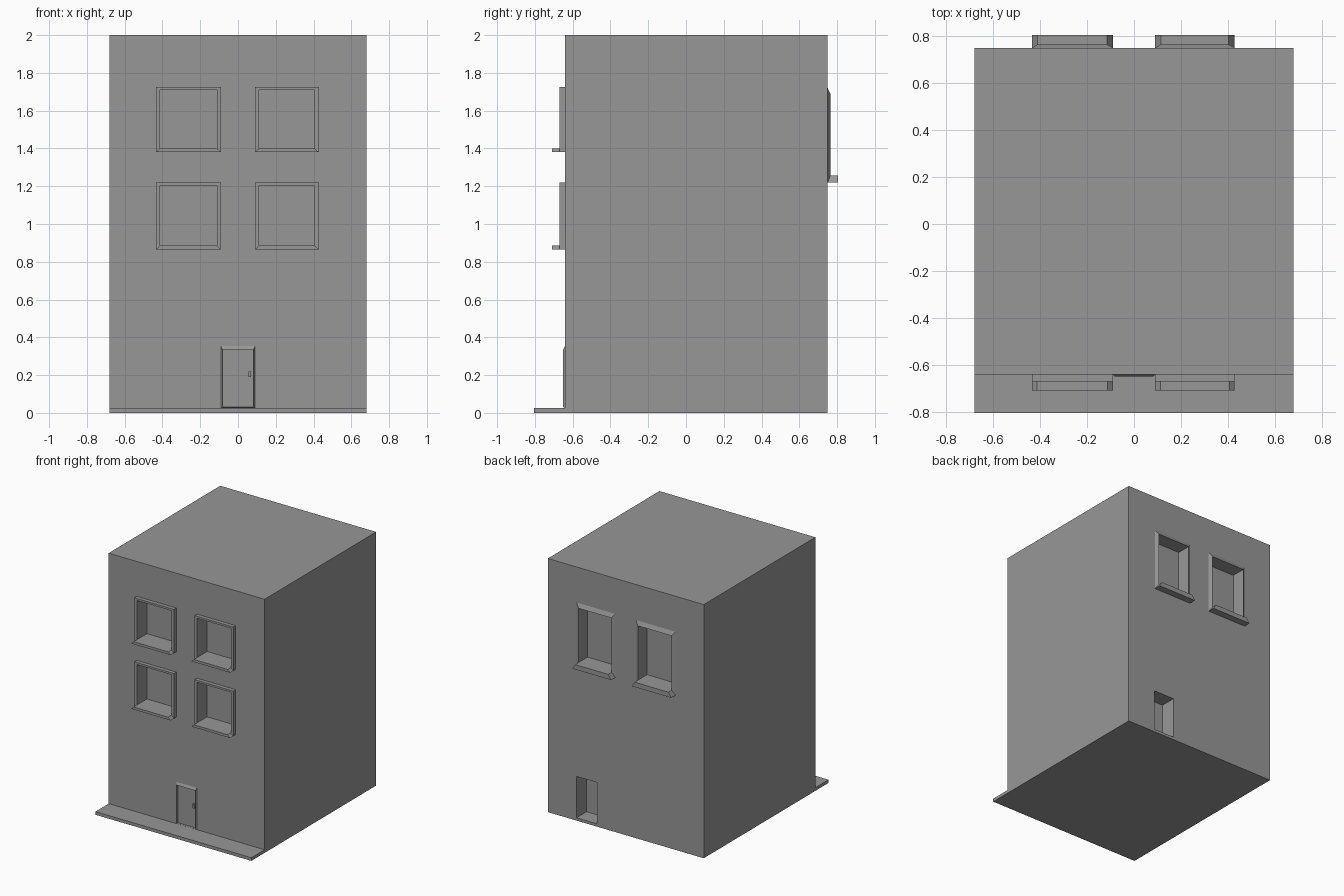
import bpy
import bmesh

cube = bpy.data.objects.get("Cube")
if cube:
    bpy.data.objects.remove(cube, do_unlink=True)

grey = bpy.data.materials.new("plain_grey")
grey.use_nodes = True
grey.diffuse_color = (0.31, 0.31, 0.31, 1)
grey.node_tree.nodes["Principled BSDF"].inputs["Base Color"].default_value = grey.diffuse_color

FRONT, BACK = -0.64, 0.75
HALF_W, HEIGHT = 0.68, 2.0


def finish(name, bm):
    """Turn a bmesh into a named grey object."""
    bmesh.ops.recalc_face_normals(bm, faces=bm.faces)
    mesh = bpy.data.meshes.new(name)
    bm.to_mesh(mesh)
    bm.free()
    mesh.materials.append(grey)
    obj = bpy.data.objects.new(name, mesh)
    bpy.context.collection.objects.link(obj)
    return obj


def rect(x0, x1, z0, z1):
    return [(x0, z0), (x1, z0), (x1, z1), (x0, z1)]


def add_prism(bm, outline, y0, y1):
    """Extrude an x-z outline from y0 to y1."""
    a = [bm.verts.new((x, y0, z)) for x, z in outline]
    b = [bm.verts.new((x, y1, z)) for x, z in outline]
    bm.faces.new(a)
    bm.faces.new(b[::-1])
    for i in range(len(a)):
        j = (i + 1) % len(a)
        bm.faces.new((a[i], b[i], b[j], a[j]))


def prism(name, outline, y0, y1):
    bm = bmesh.new()
    add_prism(bm, outline, y0, y1)
    return finish(name, bm)


def inset(opening, margins):
    """Shrink an opening by (side, bottom, top) margins."""
    x0, x1, z0, z1 = opening
    side, bottom, top = margins
    return x0 + side, x1 - side, z0 + bottom, z1 - top


def frame(name, opening, margins, wall, face, sloped):
    """Raised surround, either square-edged or sloping up from the wall."""
    outer, inner = rect(*opening), rect(*inset(opening, margins))
    loops = [(outer, wall), (inner, face), (inner, wall)]
    if not sloped:
        loops.insert(1, (outer, face))
    bm = bmesh.new()
    rings = [[bm.verts.new((x, y, z)) for x, z in pts] for pts, y in loops]
    for a, b in zip(rings, rings[1:]):
        for i in range(4):
            j = (i + 1) % 4
            bm.faces.new((a[i], a[j], b[j], b[i]))
    # outward normals even though the back against the wall is open
    back = bm.faces.new
    for i in range(4):
        j = (i + 1) % 4
        back((rings[-1][i], rings[-1][j], rings[0][j], rings[0][i]))
    return finish(name, bm)


def sill(name, opening, margins, y0, y1):
    """Ledge with mitred ends, running out from the bottom of a surround."""
    x0, x1, z0, _ = opening
    side, bottom, _ = margins
    outline = [(x0, z0), (x1, z0), (x1 - side, z0 + bottom), (x0 + side, z0 + bottom)]
    return prism(name, outline, y0, y1)


cutters = bmesh.new()
columns = {"right": (-0.435, -0.09), "left": (0.09, 0.428)}

# Front windows, two rows of two
front_margins = (0.022, 0.02, 0.016)
for row, (z0, z1) in {"lower": (0.865, 1.22), "upper": (1.38, 1.725)}.items():
    for side, (x0, x1) in columns.items():
        hole = (x0, x1, z0, z1)
        label = f"front_{row}_{side}_window"
        frame(label + "_frame", hole, front_margins, FRONT, -0.67, False)
        sill(label + "_sill", hole, front_margins, -0.67, -0.71)
        add_prism(cutters, rect(*inset(hole, front_margins)), -0.9, -0.545)

# Back windows with sloping surrounds
back_margins = (0.025, 0.038, 0.033)
for side, (x0, x1) in columns.items():
    hole = (x0, x1, 1.22, 1.72)
    label = f"back_{side}_window"
    frame(label + "_frame", hole, back_margins, BACK, 0.765, True)
    sill(label + "_sill", hole, back_margins, BACK, 0.805)
    add_prism(cutters, rect(*inset(hole, back_margins)), 0.65, 0.9)

# Front door: surround, shallow recessed panel and handle
door = (-0.09, 0.09, 0.025, 0.355)
door_margins = (0.007, 0.006, 0.02)
frame("front_door_frame", door, door_margins, FRONT, -0.65, True)
add_prism(cutters, rect(*inset(door, door_margins)), -0.9, -0.632)
prism("front_door_handle", rect(0.056, 0.07, 0.19, 0.22), -0.632, -0.648)

# Back doorway: plain recess
add_prism(cutters, rect(0.25, 0.43, 0.022, 0.348), 0.625, 0.9)

# Main block with the recesses cut out
body = prism("building_body", rect(-HALF_W, HALF_W, 0, HEIGHT), FRONT, BACK)
cutter = finish("recess_cutter", cutters)
cutter.hide_render = True
cut = body.modifiers.new("recesses", "BOOLEAN")
cut.operation = "DIFFERENCE"
cut.solver = "EXACT"
cut.object = cutter
bpy.context.view_layer.update()
evaluated = body.evaluated_get(bpy.context.evaluated_depsgraph_get())
carved = bpy.data.meshes.new_from_object(evaluated)
body.modifiers.clear()
body.data = carved
bpy.data.objects.remove(cutter, do_unlink=True)

# Pavement strip along the front
prism("pavement", rect(-HALF_W, HALF_W, 0, 0.025), -0.805, FRONT)
